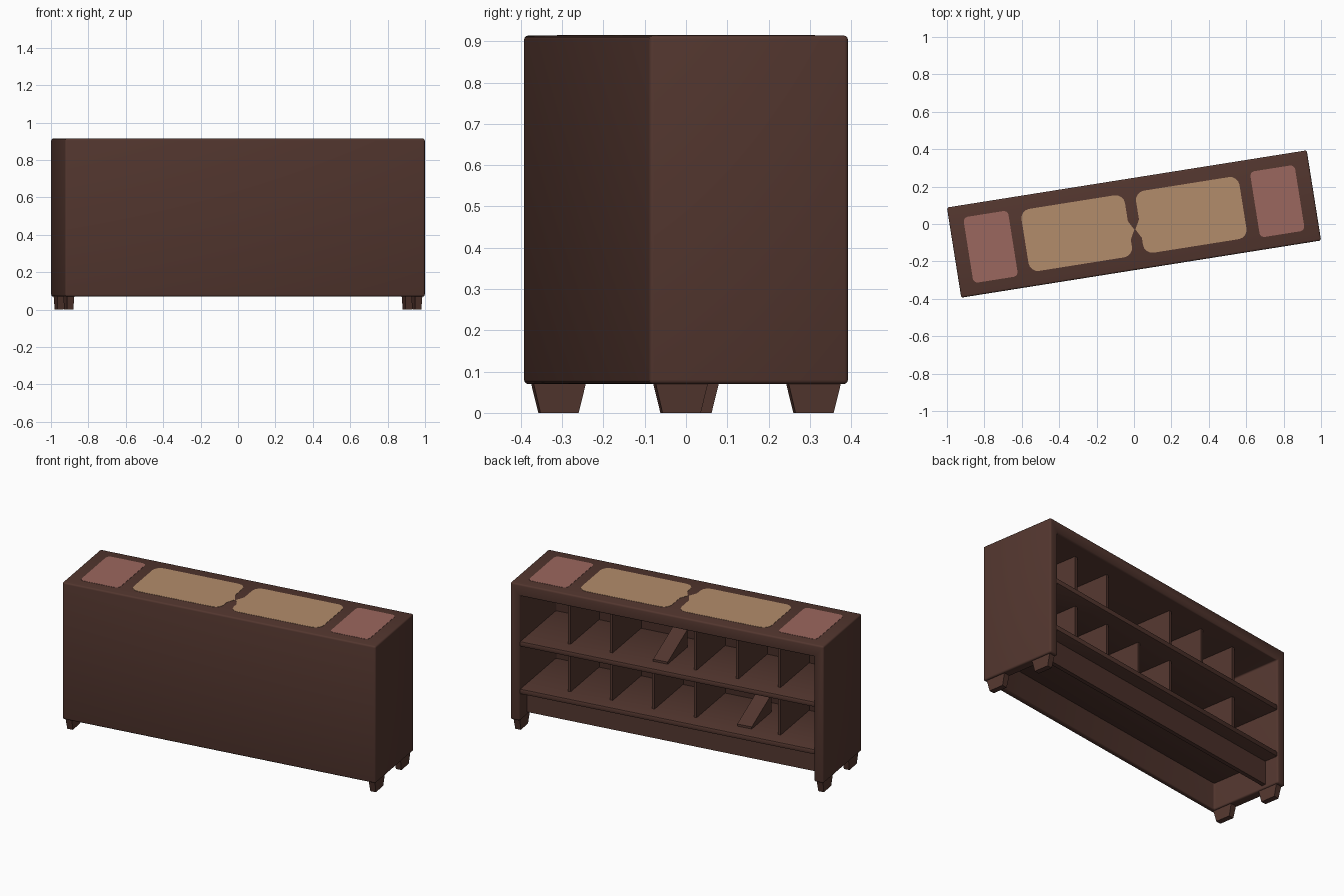
import bpy, bmesh, math
from mathutils import Matrix

if "Cube" in bpy.data.objects:
    bpy.data.objects.remove(bpy.data.objects["Cube"])

ROT = Matrix.Rotation(math.radians(9.03), 4, 'Z')   # the whole unit stands turned
L, W, Z0, Z1 = 0.974, 0.244, 0.07, 0.914            # half length, half depth, bottom, top


def material(name, col):
    m = bpy.data.materials.new(name)
    m.diffuse_color = (*col, 1)
    m.use_nodes = True
    m.node_tree.nodes["Principled BSDF"].inputs["Base Color"].default_value = m.diffuse_color
    return m


BROWN = material("dark_brown_wood", (0.086, 0.037, 0.028))
TAN = material("tan_cushion", (0.45, 0.265, 0.147))
PINK = material("dusty_pink", (0.33, 0.135, 0.112))


def finish(name, bm, mat):
    bmesh.ops.recalc_face_normals(bm, faces=bm.faces)
    me = bpy.data.meshes.new(name)
    bm.to_mesh(me)
    bm.free()
    me.materials.append(mat)
    ob = bpy.data.objects.new(name, me)
    bpy.context.collection.objects.link(ob)
    ob.matrix_world = ROT
    return ob


def box(name, x0, x1, y0, y1, z0, z1, mat=BROWN, taper=None, bevel=0):
    """Box; taper(v) may move single corners."""
    bm = bmesh.new()
    bmesh.ops.create_cube(bm, size=1)
    for v in bm.verts:
        v.co.x = x1 if v.co.x > 0 else x0
        v.co.y = y1 if v.co.y > 0 else y0
        v.co.z = z1 if v.co.z > 0 else z0
        if taper:
            taper(v.co)
    if bevel:
        bmesh.ops.bevel(bm, geom=bm.edges[:], offset=bevel, segments=2,
                        profile=0.5, affect='EDGES')
    return finish(name, bm, mat)


def plate(name, x0, x1, hy, r, mat, bulge=None):
    """Thin rounded plate on the top; bulge is a small point on the inner side."""
    pts = []
    for cx, cy, a0 in ((x1 - r, hy - r, 0), (x0 + r, hy - r, 90),
                       (x0 + r, -hy + r, 180), (x1 - r, -hy + r, 270)):
        for i in range(5):
            a = math.radians(a0 + i * 22.5)
            pts.append((cx + r * math.cos(a), cy + r * math.sin(a)))
    if bulge is not None:
        side = [(x1 if bulge > x1 else x0, -0.08), (bulge, -0.03),
                (x1 if bulge > x1 else x0, 0.02)]
        if bulge > x1:
            pts += side
        else:
            pts[10:10] = side[::-1]
    bm = bmesh.new()
    f = bm.faces.new([bm.verts.new((x, y, Z1 - 0.003)) for x, y in pts])
    ext = bmesh.ops.extrude_face_region(bm, geom=[f])
    for v in ext['geom']:
        if isinstance(v, bmesh.types.BMVert):
            v.co.z = Z1 + 0.0015
    return finish(name, bm, mat)


def smooth(ob, angle=40):
    bpy.ops.object.select_all(action='DESELECT')
    ob.select_set(True)
    bpy.context.view_layer.objects.active = ob
    bpy.ops.object.shade_smooth_by_angle(angle=math.radians(angle))


# Cabinet shell: solid front, ends and top, open at back and bottom
shell = box("cabinet_shell", -L, L, -W, W, Z0, Z1)
cutter = box("shell_cutter", -0.914, 0.914, -0.215, 0.5, -0.2, 0.84)
cutter.hide_render = True
bpy.context.view_layer.objects.active = shell
mod = shell.modifiers.new("hollow", 'BOOLEAN')
mod.operation = 'DIFFERENCE'
mod.solver = 'EXACT'
mod.object = cutter
bpy.ops.object.modifier_apply(modifier=mod.name)
bpy.data.objects.remove(cutter)
bev = shell.modifiers.new("soft_edges", 'BEVEL')
bev.width = 0.01
bev.segments = 3
bev.limit_method = 'ANGLE'
bpy.ops.object.modifier_apply(modifier=bev.name)
smooth(shell)

# Two shelves and the set-back kick board
for name, top in (("upper_shelf", 0.56), ("lower_shelf", 0.267)):
    smooth(box(name, -0.918, 0.918, -0.22, 0.24, top - 0.033, top, bevel=0.008))
box("kick_board", -0.918, 0.918, 0.13, 0.155, 0.09, 0.24)

# Dividers, with a low ramp in place of one on each level
PITCH = 1.828 / 7
for row, z0, z1, ramp in (("upper", 0.558, 0.842, 3), ("lower", 0.265, 0.53, 1)):
    for i in range(6):
        x = (i - 2.5) * PITCH
        if i == ramp:
            def slope(co, z0=z0):
                if co.y > 0 and co.z > z0 + 0.01:
                    co.z = z0 + 0.015
            box(row + "_ramp", x - 0.09, x, -0.1, 0.15, z0, z0 + 0.11, taper=slope)
        else:
            box(f"{row}_divider_{i}", x - 0.009, x + 0.009, -0.22, 0.15, z0, z1)

# Tapered feet
for sx in (-1, 1):
    for sy in (-1, 1):
        cx, cy = sx * 0.942, sy * 0.163

        def taper(co, cx=cx, cy=cy):
            if co.z < 0.01:
                co.x = cx + (co.x - cx) * 0.85
                co.y = cy + (co.y - cy) * 0.72
        box(f"foot_{'right' if sx > 0 else 'left'}_{'back' if sy > 0 else 'front'}",
            cx - 0.02, cx + 0.02, cy - 0.065, cy + 0.065, 0, 0.075, taper=taper)

# Coloured panels on the top
plate("left_end_panel", -0.897, -0.655, 0.178, 0.025, PINK)
plate("right_end_panel", 0.655, 0.897, 0.178, 0.025, PINK)
plate("left_middle_panel", -0.59, -0.03, 0.168, 0.05, TAN, bulge=-0.003)
plate("right_middle_panel", 0.03, 0.59, 0.168, 0.05, TAN, bulge=0.003)
